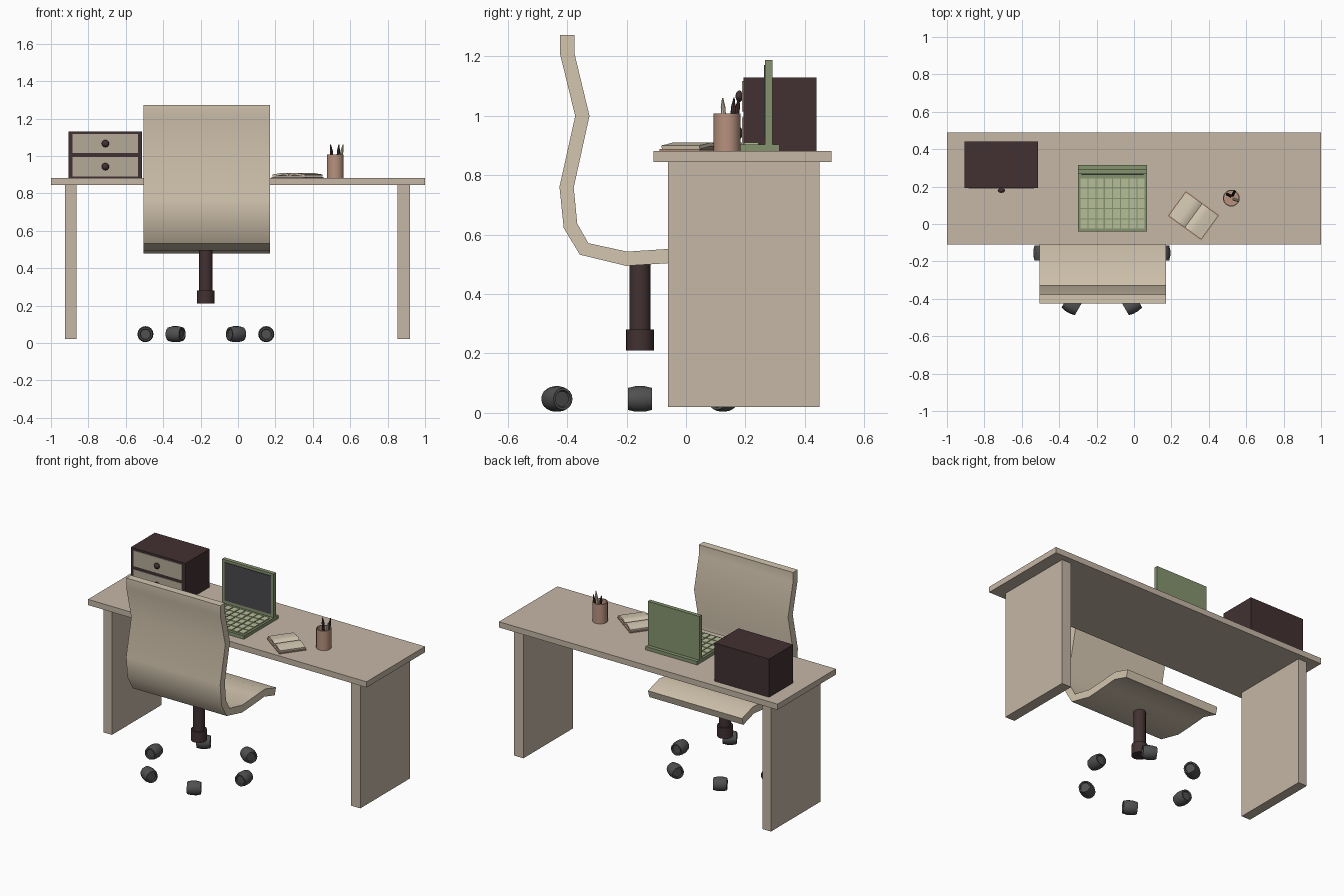
import bpy, bmesh, math
from mathutils import Matrix, Vector

if "Cube" in bpy.data.objects:
    bpy.data.objects.remove(bpy.data.objects["Cube"])


def mat(name, r, g, b):
    lin = lambda c: ((c / 255 + 0.055) / 1.055) ** 2.4
    m = bpy.data.materials.new(name)
    m.diffuse_color = (lin(r), lin(g), lin(b), 1)
    m.use_nodes = True
    m.node_tree.nodes["Principled BSDF"].inputs["Base Color"].default_value = m.diffuse_color
    return m


OAK = mat("pale_oak", 197, 183, 166)
SEAT = mat("cream_leather", 212, 198, 176)
DARK = mat("dark_wood", 66, 49, 50)
GREY = mat("caster_grey", 80, 80, 80)
GREEN = mat("sage_green", 134, 148, 112)
KEY = mat("pale_green", 182, 190, 152)
SCREEN = mat("screen_grey", 74, 74, 77)
PAPER = mat("paper", 212, 200, 178)
CLAY = mat("clay", 184, 146, 126)
DRAWER = mat("drawer_beige", 182, 170, 153)


def finish(name, bm, material, matrix=None, angle=None):
    bmesh.ops.recalc_face_normals(bm, faces=bm.faces)
    me = bpy.data.meshes.new(name)
    bm.to_mesh(me)
    bm.free()
    me.materials.append(material)
    if angle:
        me.polygons.foreach_set("use_smooth", [True] * len(me.polygons))
        me.set_sharp_from_angle(angle=math.radians(angle))
    ob = bpy.data.objects.new(name, me)
    if matrix:
        ob.matrix_world = matrix
    bpy.context.collection.objects.link(ob)
    return ob


def add_box(bm, x0, x1, y0, y1, z0, z1):
    m = Matrix.Translation(((x0 + x1) / 2, (y0 + y1) / 2, (z0 + z1) / 2))
    m = m @ Matrix.Diagonal((x1 - x0, y1 - y0, z1 - z0, 1))
    bmesh.ops.create_cube(bm, size=1, matrix=m)


def box(name, material, *dims, matrix=None):
    bm = bmesh.new()
    add_box(bm, *dims)
    return finish(name, bm, material, matrix)


def lathe(name, material, profile, matrix, n=16, angle=35):
    """Spin (radius, height) points around z; first and last rings are capped."""
    bm = bmesh.new()
    rings = [[bm.verts.new((r * math.cos(2 * math.pi * i / n),
                            r * math.sin(2 * math.pi * i / n), z)) for i in range(n)]
             for r, z in profile]
    for a, b in zip(rings, rings[1:]):
        for i in range(n):
            j = (i + 1) % n
            bm.faces.new((a[i], a[j], b[j], b[i]))
    bm.faces.new(rings[0])
    bm.faces.new(rings[-1])
    return finish(name, bm, material, matrix, angle)


def ribbon(name, material, path, thick, x0, x1, matrix=None, angle=40):
    """Thick strip: a centre path in (y, z), extruded along x."""
    pts = [Vector(p) for p in path]
    bm = bmesh.new()
    rows = []
    for i, p in enumerate(pts):
        d0 = (p - pts[max(i - 1, 0)]).normalized()
        d1 = (pts[min(i + 1, len(pts) - 1)] - p).normalized()
        t = (d0 + d1).normalized()
        o = Vector((-t.y, t.x)) * thick / 2
        rows.append([bm.verts.new((x, q.x, q.y)) for x, q in
                     ((x0, p + o), (x1, p + o), (x1, p - o), (x0, p - o))])
    for a, b in zip(rows, rows[1:]):
        for i in range(4):
            j = (i + 1) % 4
            bm.faces.new((a[i], a[j], b[j], b[i]))
    bm.faces.new(rows[0])
    bm.faces.new(rows[-1])
    return finish(name, bm, material, matrix, angle)


# Desk
box("desk_top", OAK, -1, 1, -0.11, 0.49, 0.845, 0.882)
box("desk_leg_left", OAK, -0.925, -0.863, -0.06, 0.45, 0.02, 0.845)
box("desk_leg_right", OAK, 0.852, 0.92, -0.06, 0.45, 0.02, 0.845)

# Chair: one bent shell, a lift column and a ring of casters
shell = [(-0.40, 1.273), (-0.40, 1.21), (-0.349, 1.0), (-0.402, 0.76), (-0.389, 0.63),
         (-0.343, 0.552), (-0.20, 0.519), (-0.06, 0.528), (0.03, 0.535), (0.14, 0.502)]
ribbon("chair_shell", SEAT, shell, 0.048, -0.505, 0.17)
CX, CY = -0.172, -0.155
lathe("chair_lift", DARK, [(0.047, 0.21), (0.047, 0.28), (0.036, 0.28), (0.036, 0.51)],
      Matrix.Translation((CX, CY, 0)), 20)
for k in range(6):
    a = math.radians(60 * k)
    m = (Matrix.Translation((CX + 0.323 * math.cos(a), CY + 0.323 * math.sin(a), 0.047))
         @ Matrix.Rotation(a, 4, 'Z') @ Matrix.Rotation(math.radians(90), 4, 'X'))
    lathe("caster", GREY, [(0.026, -0.034), (0.029, -0.041), (0.037, -0.041), (0.043, -0.015),
                           (0.043, 0.015), (0.037, 0.041), (0.029, 0.041), (0.026, 0.034)], m)

# Drawer cabinet
box("cabinet", DARK, -0.905, -0.512, 0.193, 0.44, 0.882, 1.13)
for z0, z1 in ((0.89, 0.995), (1.015, 1.117)):
    box("drawer_front", DRAWER, -0.884, -0.534, 0.189, 0.194, z0, z1)
    m = Matrix.Translation((-0.709, 0.191, (z0 + z1) / 2)) @ Matrix.Rotation(math.pi / 2, 4, 'X')
    lathe("drawer_knob", DARK, [(0.008, 0), (0.018, 0.006), (0.02, 0.012), (0.014, 0.021),
                                (0.004, 0.024)], m, 12, 60)

# Laptop
box("laptop_base", GREEN, -0.3, 0.07, -0.04, 0.315, 0.882, 0.904)
box("laptop_lid", GREEN, -0.3, 0.07, 0.266, 0.292, 0.904, 1.188)
box("laptop_screen", SCREEN, -0.282, 0.052, 0.262, 0.267, 0.925, 1.172)
bm = bmesh.new()
cols, rows = 8, 5
w, d = 0.35 / cols, 0.275 / rows
for i in range(cols):
    for j in range(rows):
        x, y = -0.29 + i * w, -0.028 + j * d
        add_box(bm, x + 0.003, x + w - 0.003, y + 0.003, y + d - 0.003, 0.903, 0.911)
finish("laptop_keys", bm, KEY)

# Open book: flat cover and two arched page blocks
place = (Matrix.Translation((0.318, 0.045, 0.882)) @ Matrix.Rotation(math.radians(-36), 4, 'Z'))
box("book_cover", CLAY, -0.112, 0.112, -0.084, 0.084, 0, 0.006, matrix=place)
page = [(0.002, 0.012), (0.02, 0.021), (0.045, 0.022), (0.08, 0.016), (0.107, 0.013)]
for turn in (-90, 90):
    ribbon("book_pages", PAPER, page, 0.012, -0.079, 0.079,
           place @ Matrix.Rotation(math.radians(turn), 4, 'Z'))

# Pencil cup and pencils
lathe("pencil_cup", CLAY, [(0.045, 0), (0.045, 0.126), (0.039, 0.126), (0.039, 0.008)],
      Matrix.Translation((0.52, 0.138, 0.882)), 20)
for x, y, tx, ty, material in ((0.535, 0.132, 9, 3, PAPER), (0.515, 0.15, -7, -4, DARK),
                               (0.528, 0.155, 4, -8, DARK)):
    m = (Matrix.Translation((x, y, 0.895)) @ Matrix.Rotation(math.radians(tx), 4, 'Y')
         @ Matrix.Rotation(math.radians(ty), 4, 'X'))
    lathe("pencil", material, [(0.008, 0), (0.008, 0.135), (0.002, 0.168)], m, 8, 30)
